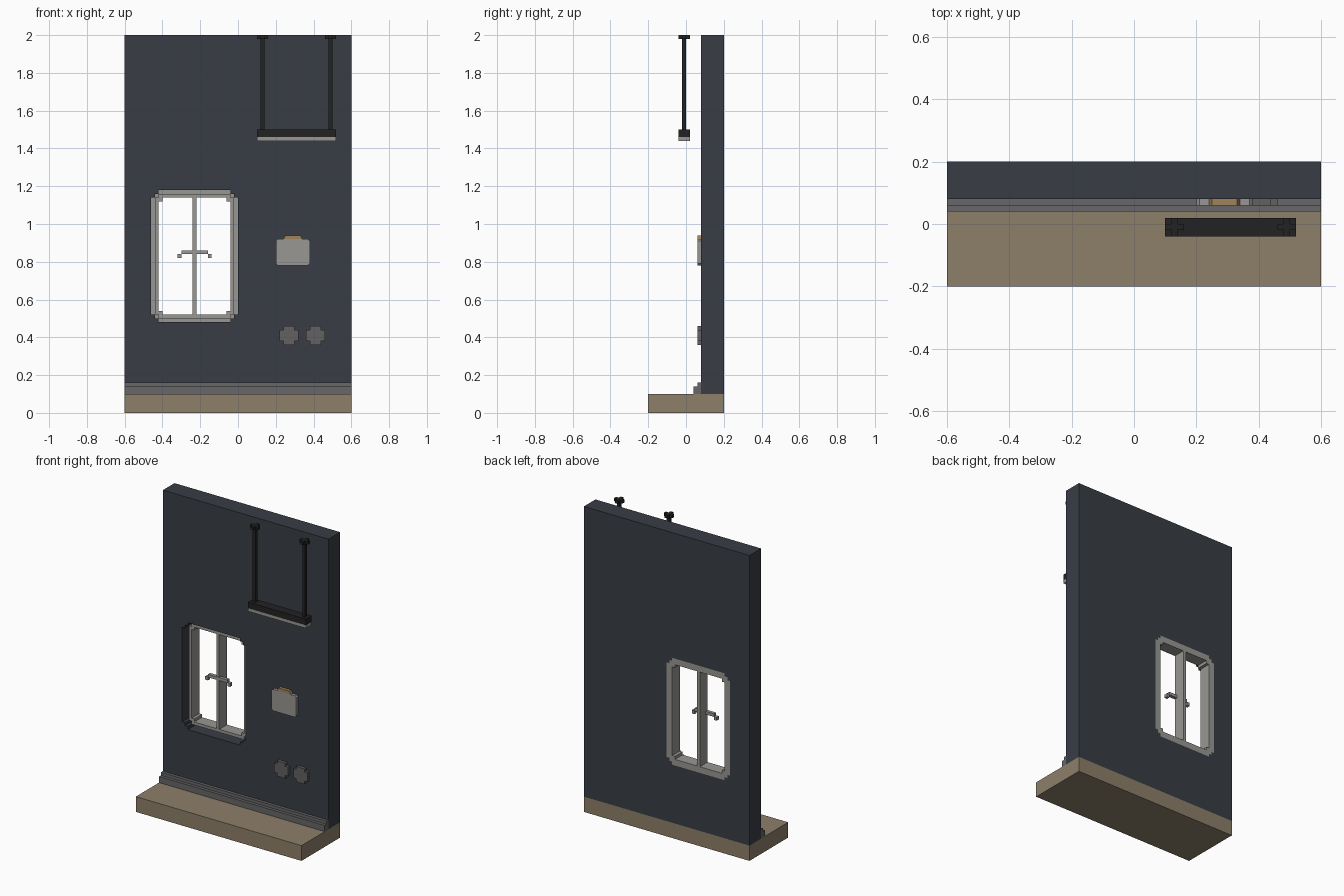
import bpy, bmesh, math
from mathutils import Matrix, Vector

if "Cube" in bpy.data.objects:
    bpy.data.objects.remove(bpy.data.objects["Cube"])


def material(name, r, g, b):
    lin = [((c / 255 + 0.055) / 1.055) ** 2.4 if c > 10 else c / 255 / 12.92 for c in (r, g, b)]
    m = bpy.data.materials.new(name)
    m.diffuse_color = (*lin, 1)
    m.use_nodes = True
    m.node_tree.nodes["Principled BSDF"].inputs["Base Color"].default_value = m.diffuse_color
    return m


WALL = material("slate_wall", 56, 61, 69)
FLOOR = material("tan_floor", 141, 127, 106)
TRIM = material("grey_trim", 103, 102, 104)
FRAME = material("light_grey", 152, 151, 147)
SOCKET = material("dark_grey", 98, 98, 98)
BLACK = material("black", 34, 34, 34)
TAB = material("tan_tab", 160, 132, 92)


def finish(name, mesh, mat):
    mesh.name = name
    mesh.materials.clear()
    mesh.materials.append(mat)
    ob = bpy.data.objects.new(name, mesh)
    bpy.context.collection.objects.link(ob)
    return ob


def box(name, x0, x1, y0, y1, z0, z1, mat):
    bm = bmesh.new()
    bmesh.ops.create_cube(bm, size=1)
    for v in bm.verts:
        v.co = Vector(((x0 + x1) / 2 + v.co.x * (x1 - x0),
                       (y0 + y1) / 2 + v.co.y * (y1 - y0),
                       (z0 + z1) / 2 + v.co.z * (z1 - z0)))
    me = bpy.data.meshes.new(name)
    bm.to_mesh(me)
    bm.free()
    return finish(name, me, mat)


def stepped(x0, x1, z0, z1, n, s=0.02):
    """Rectangle outline whose corners are cut by n square steps."""
    pts = []
    corners = [(x0, z0, 1, 1), (x1, z0, -1, 1), (x1, z1, -1, -1), (x0, z1, 1, -1)]
    for i, (cx, cz, dx, dz) in enumerate(corners):
        stair = [(0, n)]
        for k in range(n):
            stair += [(k + 1, n - k), (k + 1, n - k - 1)]
        if i % 2:
            stair.reverse()
        pts += [(cx + dx * a * s, cz + dz * b * s) for a, b in stair]
    return pts


def plate(name, loops, lo, hi, mat, upright=True):
    """Extruded outline (later loops are holes); along y if upright, else along z."""
    cu = bpy.data.curves.new(name, 'CURVE')
    cu.dimensions = '2D'
    cu.fill_mode = 'BOTH'
    cu.extrude = (hi - lo) / 2
    for pts in loops:
        sp = cu.splines.new('POLY')
        sp.points.add(len(pts) - 1)
        for p, (a, b) in zip(sp.points, pts):
            p.co = (a, b, 0, 1)
        sp.use_cyclic_u = True
    tmp = bpy.data.objects.new(name, cu)
    bpy.context.collection.objects.link(tmp)
    bpy.context.view_layer.update()
    me = bpy.data.meshes.new_from_object(tmp.evaluated_get(bpy.context.evaluated_depsgraph_get()))
    bpy.data.objects.remove(tmp)
    mid = (lo + hi) / 2
    if upright:
        me.transform(Matrix.Translation((0, mid, 0)) @ Matrix.Rotation(math.pi / 2, 4, 'X'))
    else:
        me.transform(Matrix.Translation((0, 0, mid)))
    bm = bmesh.new()
    bm.from_mesh(me)
    bmesh.ops.remove_doubles(bm, verts=bm.verts, dist=1e-5)
    bmesh.ops.recalc_face_normals(bm, faces=bm.faces)
    for f in bm.faces:
        f.smooth = False
    bm.to_mesh(me)
    bm.free()
    return finish(name, me, mat)


# floor, wall and two-step baseboard
hole = stepped(-0.46, 0, 0.48, 1.18, 2)
box("floor", -0.6, 0.6, -0.2, 0.2, 0, 0.1, FLOOR)
plate("wall", [stepped(-0.6, 0.6, 0.1, 2, 0), hole], 0.08, 0.2, WALL)
box("baseboard_lower", -0.6, 0.6, 0.04, 0.08, 0.1, 0.14, TRIM)
box("baseboard_upper", -0.6, 0.6, 0.06, 0.08, 0.14, 0.16, TRIM)

# window frame, recessed in the wall
opening = stepped(-0.42, -0.04, 0.52, 1.14, 1)
plate("window_frame_outer", [hole, opening], 0.16, 0.2, FRAME)
plate("window_frame_inner", [stepped(-0.44, -0.02, 0.50, 1.16, 1), opening], 0.12, 0.16, FRAME)
box("window_mullion", -0.24, -0.22, 0.12, 0.2, 0.52, 1.14, FRAME)

# window handle
box("handle_bar", -0.30, -0.16, 0.118, 0.14, 0.84, 0.86, FRAME)
for side, x in (("left", -0.32), ("right", -0.16)):
    box("handle_end_" + side, x, x + 0.02, 0.118, 0.14, 0.82, 0.842, FRAME)

# wall panel with tab
plate("wall_panel", [[(0.21, 0.78), (0.37, 0.78), (0.38, 0.79), (0.38, 0.91),
                      (0.37, 0.92), (0.21, 0.92), (0.20, 0.91), (0.20, 0.79)]], 0.06, 0.08, FRAME)
plate("panel_tab", [[(0.24, 0.92), (0.34, 0.92), (0.33, 0.94), (0.25, 0.94)]], 0.06, 0.08, TAB)

# pair of round sockets
for side, x in (("left", 0.22), ("right", 0.36)):
    plate("socket_" + side, [stepped(x, x + 0.1, 0.36, 0.46, 1)], 0.06, 0.08, SOCKET)

# hanging lamp
box("lamp_housing", 0.10, 0.52, -0.04, 0.02, 1.46, 1.50, BLACK)
box("lamp_strip", 0.10, 0.52, -0.04, 0.02, 1.44, 1.46, FRAME)
for side, x in (("left", 0.13), ("right", 0.49)):
    box("lamp_rod_" + side, x - 0.01, x + 0.01, -0.02, 0, 1.5, 1.98, BLACK)
    plate("lamp_cap_" + side, [stepped(x - 0.03, x + 0.03, -0.04, 0.02, 1)],
          1.98, 2.0, BLACK, upright=False)
